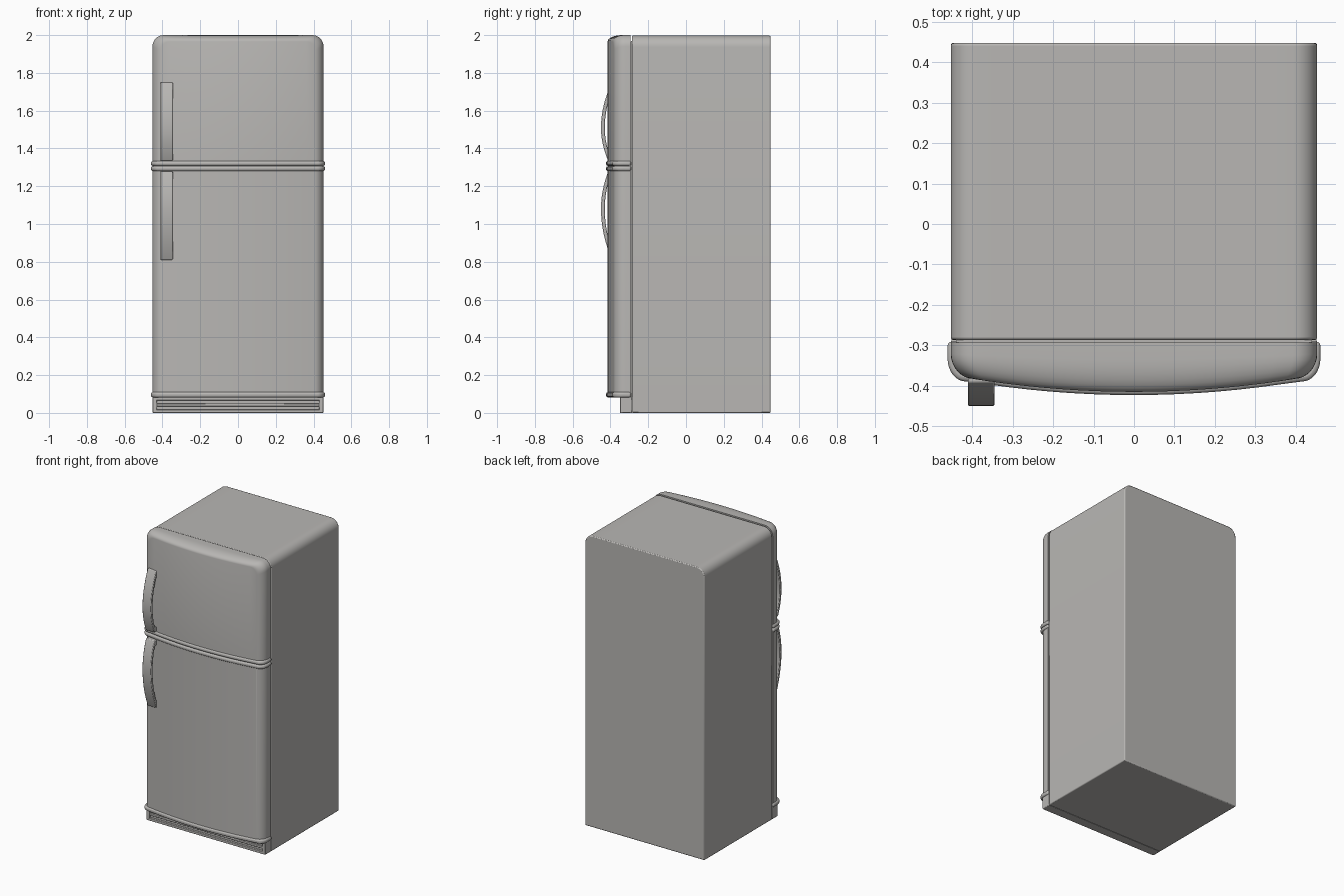
import bpy, bmesh, math

if "Cube" in bpy.data.objects:
    bpy.data.objects.remove(bpy.data.objects["Cube"])

grey = bpy.data.materials.new("warm_grey")
grey.diffuse_color = (0.48, 0.47, 0.455, 1)
grey.use_nodes = True
grey.node_tree.nodes["Principled BSDF"].inputs["Base Color"].default_value = grey.diffuse_color

W = 0.453          # half width
BACK = -0.293      # rear plane of the doors
EDGE = 0.045       # rounding of the door edges


def front_y(x):
    """Gently bowed door front."""
    return -0.415 + 0.034 * (x / 0.41) ** 2


def finish(name, bm, bevel=0.0, segs=3, smooth=35):
    bmesh.ops.recalc_face_normals(bm, faces=bm.faces)
    me = bpy.data.meshes.new(name)
    bm.to_mesh(me)
    bm.free()
    ob = bpy.data.objects.new(name, me)
    bpy.context.collection.objects.link(ob)
    me.materials.append(grey)
    bpy.ops.object.select_all(action='DESELECT')
    ob.select_set(True)
    bpy.context.view_layer.objects.active = ob
    if bevel:
        m = ob.modifiers.new("bevel", 'BEVEL')
        m.width, m.segments = bevel, segs
        m.limit_method, m.angle_limit = 'ANGLE', math.radians(50)
    bpy.ops.object.shade_smooth_by_angle(angle=math.radians(smooth))
    return ob


def prism(name, pts, vec, bevel=0.0, segs=3):
    """Extrude a closed outline along a vector."""
    bm = bmesh.new()
    f = bm.faces.new([bm.verts.new(p) for p in pts])
    r = bmesh.ops.extrude_face_region(bm, geom=[f])
    vs = [v for v in r['geom'] if isinstance(v, bmesh.types.BMVert)]
    bmesh.ops.translate(bm, verts=vs, vec=vec)
    return finish(name, bm, bevel, segs)


def box(name, x0, x1, y0, y1, z0, z1, bevel=0.0):
    pts = [(x0, y0, z0), (x1, y0, z0), (x1, y1, z0), (x0, y1, z0)]
    return prism(name, pts, (0, 0, z1 - z0), bevel, 2)


def columns(w, top, r, n=8, mid=16):
    """Top edge of a door from left to right, with rounded corners."""
    left = [(-w + r * (1 - math.cos(a)), top - r * (1 - math.sin(a)))
            for a in (math.pi / 2 * i / n for i in range(n + 1))]
    span = w - r
    centre = [(-span + 2 * span * i / mid, top) for i in range(1, mid)]
    return left + centre + [(-x, z) for x, z in reversed(left)]


def door(name, bottom, top, radius, top_round):
    """Stack of outlines from the back plane to the bowed front."""
    rings = [(0.0, 0.0), (0.0, 0.35)]
    for i in range(1, 8):
        a = math.pi / 2 * i / 7
        rings.append((EDGE * (1 - math.cos(a)), 0.35 + 0.65 * math.sin(a)))
    bm = bmesh.new()
    loops = []
    for inset, s in rings:
        cols = columns(W - inset, top - inset * top_round, radius - inset * top_round * 0.4)
        pos = lambda x: BACK + (front_y(x) - BACK) * s
        up = [bm.verts.new((x, pos(x), z)) for x, z in cols]
        low = [bm.verts.new((x, pos(x), bottom)) for x, z in cols]
        loops.append((up, low))
    n = len(loops[0][0])
    for (u0, l0), (u1, l1) in zip(loops, loops[1:]):
        a, b = u0 + l0[::-1], u1 + l1[::-1]
        for i in range(2 * n):
            j = (i + 1) % (2 * n)
            bm.faces.new((a[i], a[j], b[j], b[i]))
    for up, low in (loops[0], loops[-1]):
        for i in range(n - 1):
            bm.faces.new((up[i], up[i + 1], low[i + 1], low[i]))
    return finish(name, bm)


def plan(off, z):
    """Door outline seen from above, grown by off."""
    half = [(W + off, BACK + 0.002)]
    y1 = front_y(W - EDGE) - off
    y0 = BACK - 0.04
    for i in range(9):
        a = math.pi / 2 * i / 8
        half.append((W + off - EDGE * (1 - math.cos(a)), y0 + (y1 - y0) * math.sin(a)))
    xe = W + off - EDGE
    mid = [(xe - 2 * xe * i / 16, front_y(xe - 2 * xe * i / 16) - off) for i in range(1, 16)]
    return [(x, y, z) for x, y in half + mid + [(-x, y) for x, y in reversed(half)]]


# cabinet with rounded upper edges
cab = [(x, -0.287, z) for x, z in columns(W, 1.997, 0.06)]
cab += [(W, -0.287, 0), (-W, -0.287, 0)]
prism("cabinet", cab, (0, 0.735, 0), 0.006, 2)

# door seal in the gap behind the doors
box("door_seal", -0.44, 0.44, -0.297, -0.282, 0.08, 1.97)

# doors
door("freezer_door", 1.325, 2.0, 0.06, 0.75)
door("fridge_door", 0.1, 1.29, 0.004, 0.0)

# trim bands round the door ends
for name, z0, z1 in (("freezer_door_trim", 1.308, 1.334),
                     ("fridge_door_top_trim", 1.28, 1.306),
                     ("fridge_door_bottom_trim", 0.082, 0.11)):
    prism(name, plan(0.008, z0), (0, 0, z1 - z0), 0.01, 3)

# kick plate: frame, recessed panel and slats
box("kick_panel", -0.44, 0.44, -0.335, -0.285, 0.005, 0.085)
box("kick_top_rail", -0.45, 0.45, -0.35, -0.285, 0.066, 0.084, 0.003)
box("kick_bottom_rail", -0.45, 0.45, -0.35, -0.285, 0.0, 0.018, 0.003)
box("kick_slat", -0.43, 0.43, -0.345, -0.33, 0.034, 0.05, 0.003)
for side, x in (("left", -0.44), ("right", 0.44)):
    box("kick_end_" + side, x - 0.012, x + 0.012, -0.35, -0.285, 0.0, 0.084, 0.004)


# bowed handles, each starting at the seam between the doors
def handle(name, z_seam, length):
    peak, n = 0.42, 24
    outer, inner = [], []
    for i in range(n + 1):
        t = i / n
        end = -0.412 if t < peak else -0.392
        u = (t - peak) / (peak if t < peak else 1 - peak)
        y = -0.45 + (end + 0.45) * u * u
        z = z_seam + length * t
        outer.append((-0.411, y, z))
        if 0.07 < t < 0.9:
            inner.append((-0.411, min(y + 0.02, -0.375), z))
    pts = outer + [(-0.411, -0.37, z_seam + length), (-0.411, -0.37, z_seam + length * 0.92)]
    pts += inner[::-1] + [(-0.411, -0.37, z_seam + length * 0.07), (-0.411, -0.37, z_seam)]
    prism(name, pts, (0.066, 0, 0), 0.004, 2)


handle("freezer_handle", 1.335, 0.415)
handle("fridge_handle", 1.278, -0.468)
